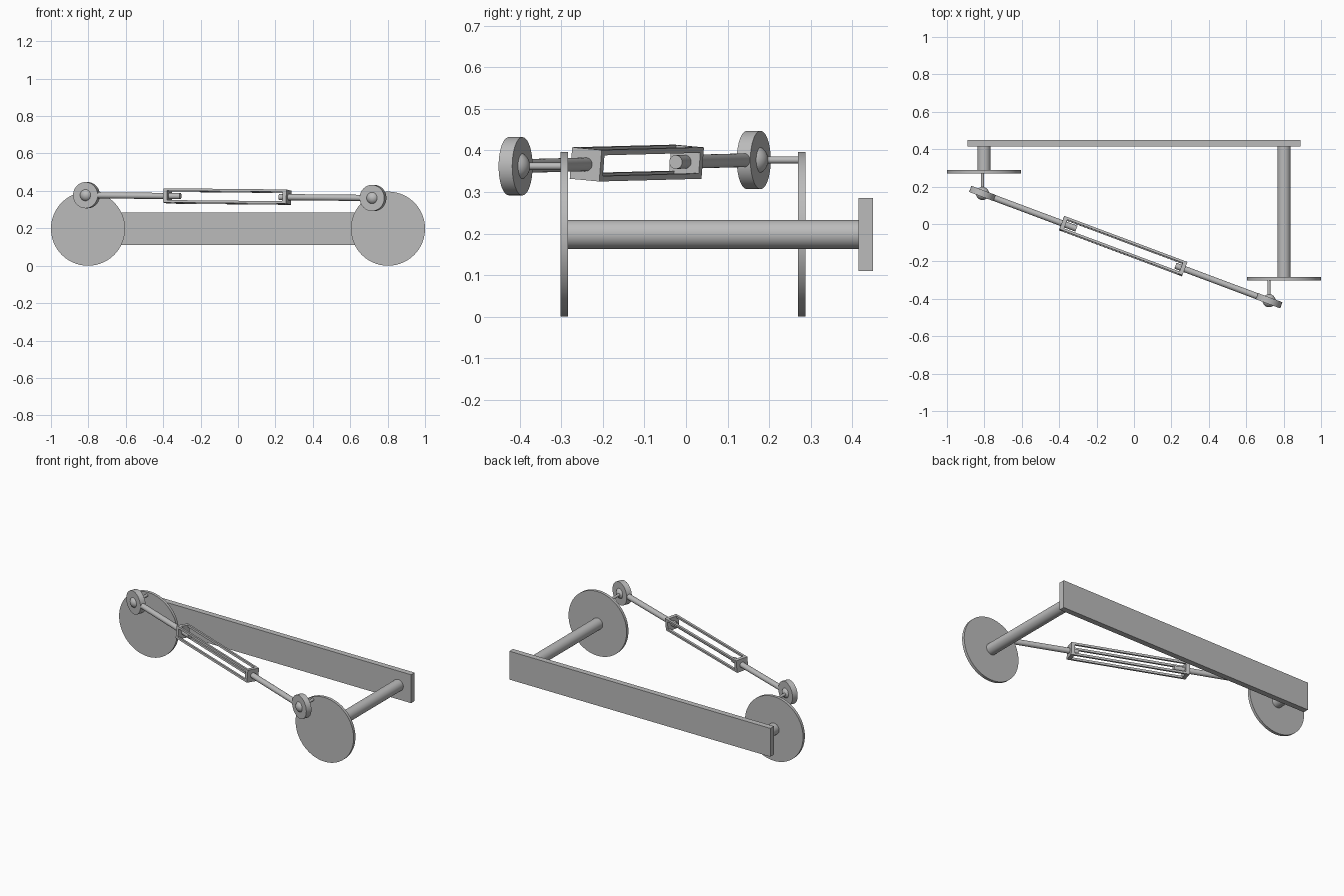
import bpy, math
from mathutils import Vector, Matrix

if "Cube" in bpy.data.objects:
    bpy.data.objects.remove(bpy.data.objects["Cube"])

grey = bpy.data.materials.new("plain grey")
grey.diffuse_color = (0.5, 0.5, 0.5, 1)
grey.use_nodes = True
grey.node_tree.nodes["Principled BSDF"].inputs["Base Color"].default_value = grey.diffuse_color


def finish(name, smooth=True):
    ob = bpy.context.object
    ob.name = name
    ob.data.materials.append(grey)
    if smooth:
        bpy.ops.object.shade_smooth_by_angle(angle=math.radians(35))
    return ob


def cylinder(name, a, b, r, n=48):
    a, b = Vector(a), Vector(b)
    d = b - a
    bpy.ops.mesh.primitive_cylinder_add(vertices=n, radius=r, depth=d.length)
    ob = finish(name)
    ob.matrix_world = Matrix.Translation((a + b) / 2) @ d.to_track_quat('Z', 'Y').to_matrix().to_4x4()
    return ob


def box(name, size, matrix):
    bpy.ops.mesh.primitive_cube_add(size=1)
    ob = finish(name, False)
    ob.data.transform(Matrix.Diagonal((*size, 1)))
    ob.matrix_world = matrix
    return ob


# back bar
box("back_bar", (1.78, 0.035, 0.175), Matrix.Translation((0, 0.4325, 0.198)))

# shafts and crank discs
for side, x, y in (("left", -0.802, 0.279), ("right", 0.802, -0.293)):
    cylinder(side + "_shaft", (x, y, 0.198), (x, 0.42, 0.198), 0.035)
    cylinder(side + "_disc", (x, y - 0.009, 0.198), (x, y + 0.009, 0.198), 0.198, 96)

# link axis between the two ball joints
A = Vector((-0.81, 0.163, 0.377))
B = Vector((0.722, -0.41, 0.362))
u = (B - A).normalized()
v = Vector((0, 0, 1)).cross(u).normalized()
w = u.cross(v)


def on_axis(x):
    return A + (B - A) * ((x - A.x) / (B.x - A.x))


# joint rings, balls, pins and threaded rods
for side, c, disc_y, rod_x, s in (("left", A, 0.275, -0.308, 1), ("right", B, -0.29, 0.222, -1)):
    cylinder(side + "_joint_ring", c - v * 0.0175, c + v * 0.0175, 0.07)
    bpy.ops.mesh.primitive_uv_sphere_add(segments=32, ring_count=16, radius=0.035, location=c)
    finish(side + "_ball")
    cylinder(side + "_pin", c, (c.x, disc_y, c.z), 0.0085, 24)
    cylinder(side + "_rod", c + u * 0.06 * s, on_axis(rod_x), 0.0165, 32)

# turnbuckle: two end plates and four corner bars
P, Q = on_axis(-0.387), on_axis(0.271)
length = (Q - P).length
W, T, E = 0.076, 0.013, 0.022
frame = Matrix((u, v, w)).transposed().to_4x4()
frame = Matrix.Translation((P + Q) / 2) @ frame @ Matrix.Rotation(math.radians(-5), 4, 'X')
for s in (-1, 1):
    box("turnbuckle_end", (E, W, W), frame @ Matrix.Translation((s * (length - E) / 2, 0, 0)))
    for k in (-1, 1):
        off = (W - T) / 2
        box("turnbuckle_bar", (length - 2 * E, T, T), frame @ Matrix.Translation((0, s * off, k * off)))
